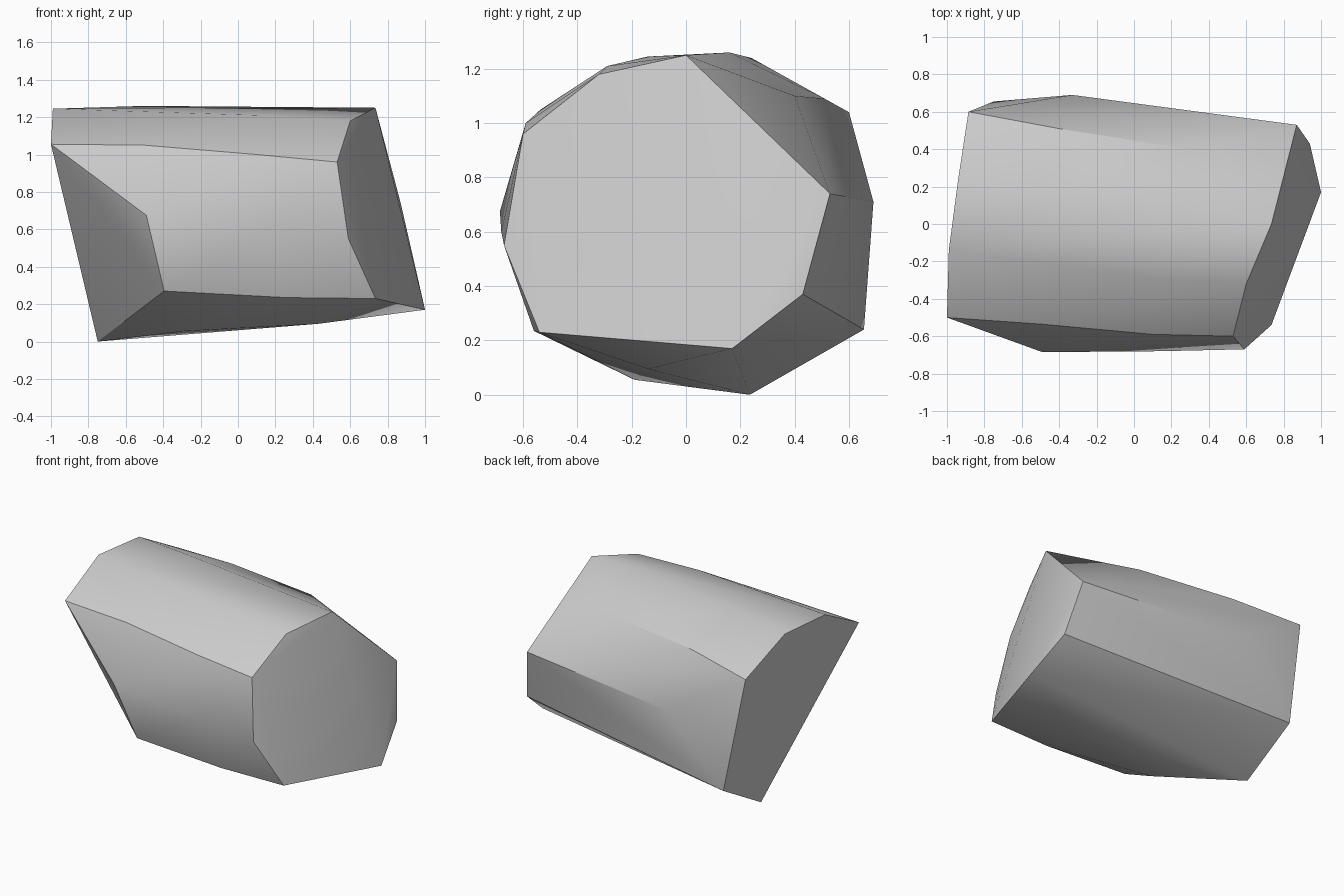
import bpy
import bmesh
import math

# Remove only the default cube
default_cube = bpy.data.objects.get("Cube")
if default_cube:
    bpy.data.objects.remove(default_cube, do_unlink=True)


def make_material(name, colour):
    material = bpy.data.materials.new(name)
    material.use_nodes = True
    material.diffuse_color = colour
    for node in material.node_tree.nodes:
        if node.type == "BSDF_PRINCIPLED":
            node.inputs["Base Color"].default_value = colour
    return material


def make_hull(name, corners, material, sharp_angle):
    """Wrap a set of corner points in a convex faceted solid."""
    bm = bmesh.new()
    for corner in corners:
        bm.verts.new(corner)
    hull = bmesh.ops.convex_hull(bm, input=bm.verts[:])
    unused = set(hull["geom_interior"]) | set(hull["geom_unused"])
    loose = [item for item in unused if isinstance(item, bmesh.types.BMVert)]
    bmesh.ops.delete(bm, geom=loose, context="VERTS")
    bmesh.ops.recalc_face_normals(bm, faces=bm.faces[:])
    mesh = bpy.data.meshes.new(name)
    bm.to_mesh(mesh)
    bm.free()
    mesh.materials.append(material)
    body = bpy.data.objects.new(name, mesh)
    bpy.context.collection.objects.link(body)
    # Soft shading over shallow folds, crisp broken edges elsewhere
    bpy.ops.object.select_all(action="DESELECT")
    body.select_set(True)
    bpy.context.view_layer.objects.active = body
    bpy.ops.object.shade_smooth_by_angle(angle=math.radians(sharp_angle))
    return body


# Broken end facing +x, going round from the top
left_rim = [
    (.735, 0, 1.25), (.87, .53, .74), (.94, .43, .37), (1, .17, .17),
    (.735, -.54, .23), (.59, -.67, .55), (.53, -.6, .96), (.6, -.32, 1.18),
]

# Broken end facing -x, going round from the top
right_rim = [
    (-.99, -.14, 1.245), (-.94, .24, 1.24), (-.885, .6, 1.04),
    (-.75, .655, .24), (-.75, .235, 0), (-.395, -.56, .27),
    (-.49, -.685, .675), (-1, -.5, 1.055),
]

# Slight swellings along the flanks, top and underside
swellings = [
    (.15, -.68, .6), (-.5, -.535, 1.05), (.1, -.59, 1), (.1, -.29, 1.21),
    (-.5, .16, 1.26), (.29, .4, 1.1), (-.4, .51, 1.09), (-.33, .69, .71),
    (-.3, -.19, .055), (.43, -.14, .095), (.26, -.56, .235),
]

stone = make_material("stone grey", (.6, .6, .6, 1))
make_hull("rock_chunk", left_rim + right_rim + swellings, stone, sharp_angle=30)
